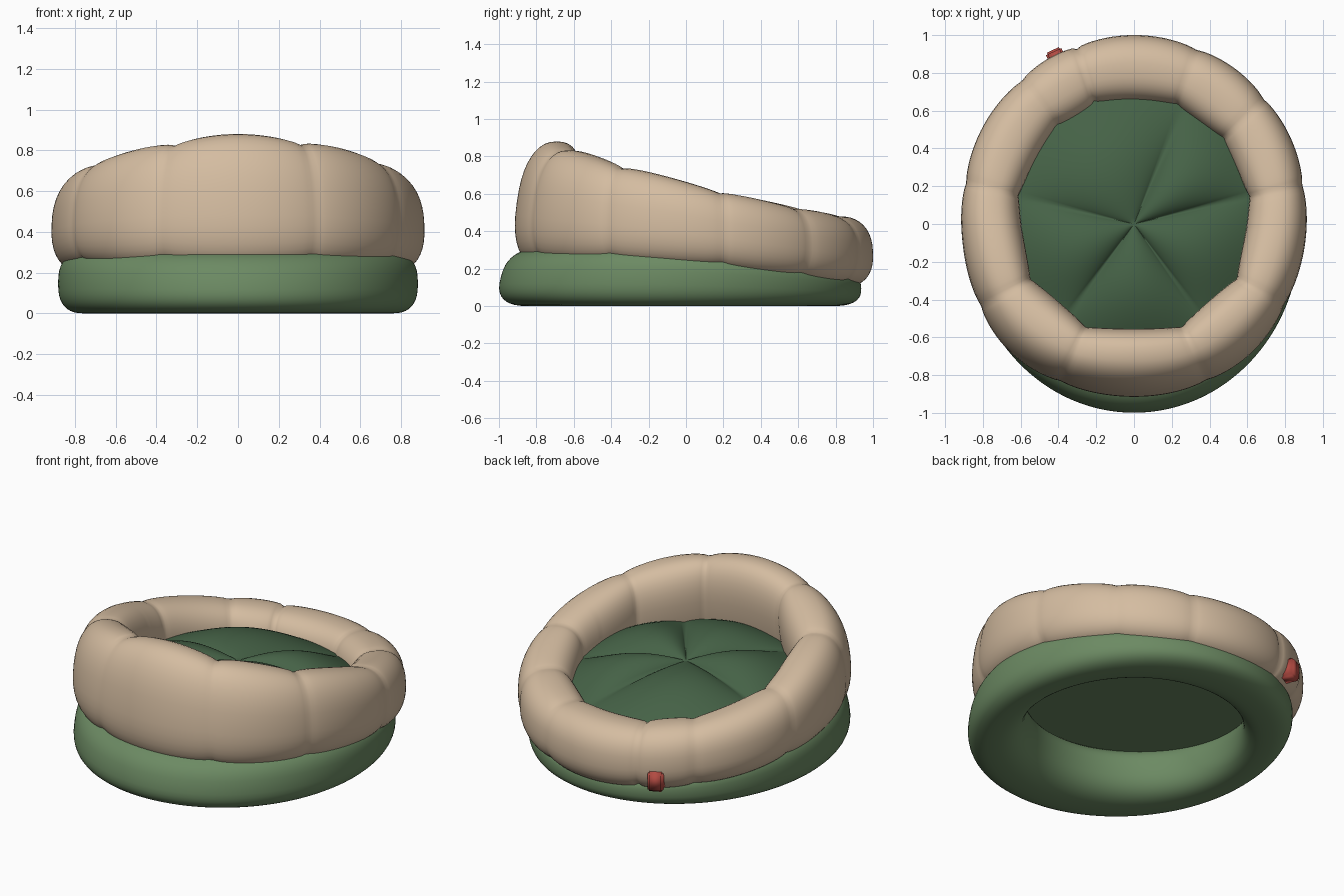
import bpy, bmesh, math
from mathutils import Matrix

cube = bpy.data.objects.get("Cube")
if cube:
    bpy.data.objects.remove(cube)


def material(name, rgb):
    m = bpy.data.materials.new(name)
    m.use_nodes = True
    m.diffuse_color = (*rgb, 1)
    m.node_tree.nodes["Principled BSDF"].inputs["Base Color"].default_value = (*rgb, 1)
    return m


BEIGE = material("beige plush", (0.66, 0.505, 0.355))
GREEN = material("sage green", (0.15, 0.255, 0.125))
DARK = material("dark green", (0.06, 0.122, 0.062))
RED = material("tag red", (0.45, 0.07, 0.055))


def finish(name, bm, mat):
    bmesh.ops.recalc_face_normals(bm, faces=bm.faces)
    mesh = bpy.data.meshes.new(name)
    bm.to_mesh(mesh)
    bm.free()
    obj = bpy.data.objects.new(name, mesh)
    bpy.context.collection.objects.link(obj)
    mesh.materials.append(mat)
    for p in mesh.polygons:
        p.use_smooth = True
    return obj


def blend(front, side, back, s):
    """Smooth value around the bed, s = -1 front, 0 sides, 1 back."""
    return side + (back - front) / 2 * s + ((back + front) / 2 - side) * s * s


def puff(angle, seams, power):
    """0 on a seam, 1 halfway between two seams."""
    a = math.degrees(angle) % 360
    lo = max([x for x in seams if x <= a], default=seams[-1] - 360)
    hi = min([x for x in seams if x > a], default=seams[0] + 360)
    t = (a - lo) / (hi - lo)
    return max(0, 4 * t * (1 - t)) ** power


def signed_pow(v, p):
    return math.copysign(abs(v) ** p, v)


def ring(name, mat, section, exponent, around=240, across=40):
    """Sweep a rounded cross-section around the bed."""
    bm = bmesh.new()
    loops = []
    for i in range(around):
        a = math.tau * i / around
        rc, w, bottom, top, lean, scale = section(a, math.sin(a))
        zc, h = (top + bottom) / 2, (top - bottom) / 2
        loop = []
        for j in range(across):
            b = math.tau * j / across
            u = signed_pow(math.cos(b), 2 / exponent)
            v = signed_pow(math.sin(b), 2 / exponent)
            r = rc + w * u * scale - lean * v
            loop.append(bm.verts.new((r * math.cos(a), r * math.sin(a), zc + h * v * scale)))
        loops.append(loop)
    for i in range(around):
        p, q = loops[i], loops[(i + 1) % around]
        for j in range(across):
            k = (j + 1) % across
            bm.faces.new((p[j], q[j], q[k], p[k]))
    return finish(name, bm, mat)


def disc(name, mat, radius, height, around=180, rings=24):
    """Round sheet whose height follows a function of angle and radius."""
    bm = bmesh.new()
    centre = bm.verts.new((0, 0, height(0, 0, 0)))
    prev = None
    for i in range(1, rings + 1):
        q = i / rings
        loop = []
        for j in range(around):
            a = math.tau * j / around
            r = radius(math.sin(a)) * q
            y = r * math.sin(a)
            loop.append(bm.verts.new((r * math.cos(a), y, height(a, q, y))))
        for j in range(around):
            k = (j + 1) % around
            if prev:
                bm.faces.new((prev[j], loop[j], loop[k], prev[k]))
            else:
                bm.faces.new((centre, loop[j], loop[k]))
        prev = loop
    return finish(name, bm, mat)


def join_height(s):
    return blend(0.28, 0.265, 0.155, s)


# Padded wall, tall at the front and low at the back
WALL_SEAMS = [13, 44, 70, 108, 128, 166, 208, 245, 295, 332]


def wall_section(a, s):
    scale = 1 - 0.12 * (1 - puff(a, WALL_SEAMS, 0.4))
    # the wall swells outwards at the front corners, more on one side
    corner = (0.11 - 0.06 * math.cos(a)) * s * s * (1 - s * s) if s < 0 else 0
    # the inside runs nearly straight from seam to seam
    inset = (0.014 if s < 0 else 0.006) * (1 - puff(a, WALL_SEAMS, 1))
    return (blend(0.735, 0.755, 0.825, s) + 0.6 * corner + inset,
            blend(0.17, 0.16, 0.175, s) + 0.4 * corner - inset,
            join_height(s) - 0.055, 0.665 - 0.2 * s + 0.015 * s * s - 0.5 * corner,
            blend(0.045, 0.01, 0.01, s), scale)


ring("padded_wall", BEIGE, wall_section, 2.4)


# Base ring, open underneath
def base_section(a, s):
    return (blend(0.8, 0.75, 0.78, s), blend(0.19, 0.132, 0.157, s),
            0.0, join_height(s) + 0.03, blend(0.04, 0.0, 0.0, s), 1.0)


ring("base_ring", GREEN, base_section, 2.6)

# Tufted seat cushion
CUSHION_SEAMS = [14, 67, 167, 234, 306]


def cushion_height(a, q, y):
    swell = max(0, math.sin(math.pi * q))
    return 0.41 - 0.09 * y + 0.1 * (1 - q * q) + 0.075 * swell * puff(a, CUSHION_SEAMS, 0.75)


disc("seat_cushion", DARK, lambda s: blend(0.67, 0.7, 0.74, s), cushion_height)

# Underside panel inside the base ring
disc("underside_panel", GREEN, lambda s: blend(0.72, 0.7, 0.72, s),
     lambda a, q, y: 0.25 - 0.07 * y, rings=4)

# Small fabric tag on the back
bm = bmesh.new()
turn = Matrix.Rotation(math.radians(115), 4, "Z")
bmesh.ops.create_cube(bm, size=1, matrix=turn @ Matrix.Translation((0.967, 0, 0.21))
                      @ Matrix.Diagonal((0.1, 0.09, 0.115, 1)))
bmesh.ops.bevel(bm, geom=bm.edges[:], offset=0.01, segments=2, affect="EDGES")
finish("fabric_tag", bm, RED)
